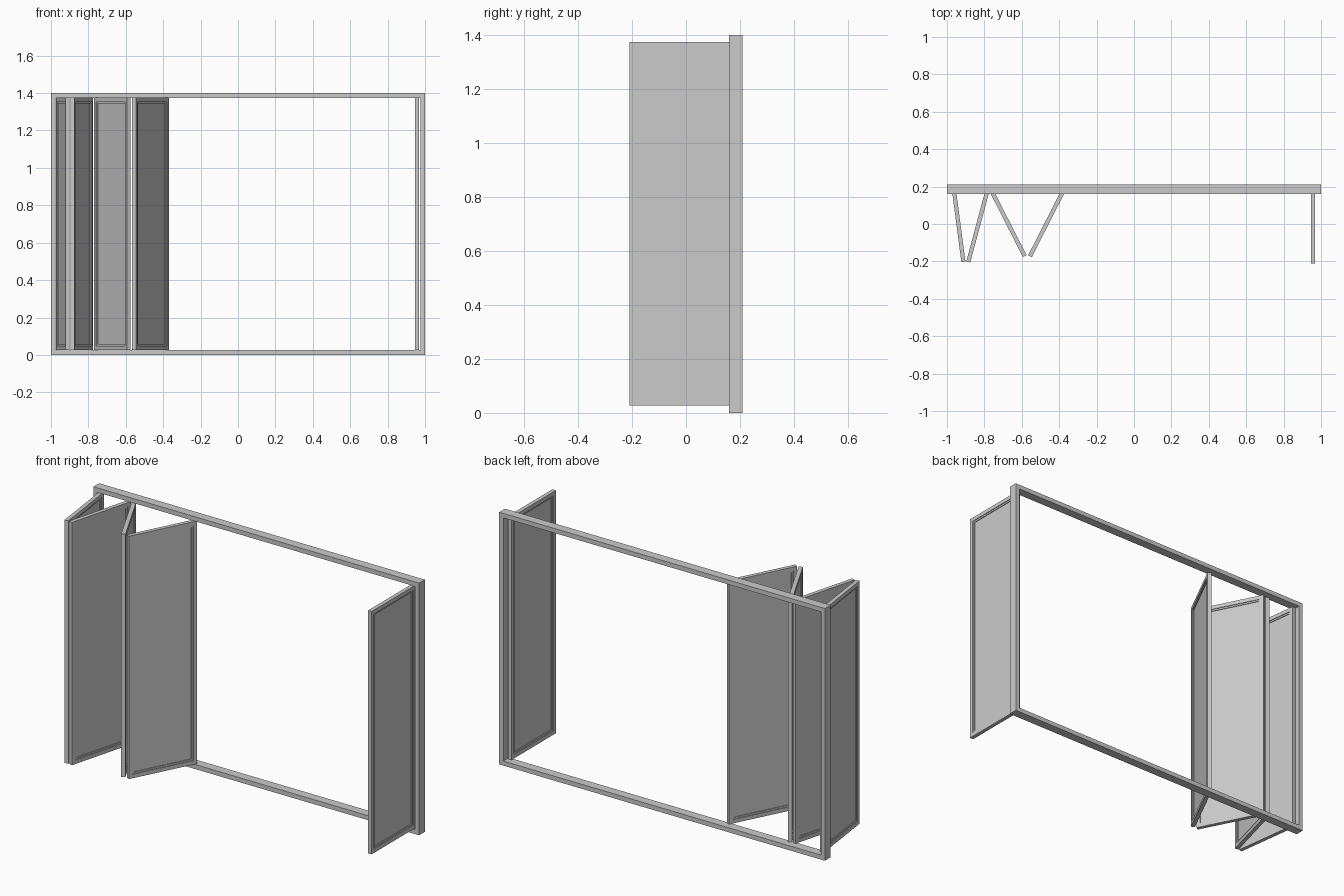
import bpy, bmesh, math
from mathutils import Matrix, Vector

if "Cube" in bpy.data.objects:
    bpy.data.objects.remove(bpy.data.objects["Cube"])


def add_box(bm, lo, hi):
    """Axis-aligned box between two corners."""
    lo, hi = Vector(lo), Vector(hi)
    m = Matrix.Translation((lo + hi) / 2) @ Matrix.Diagonal((*(hi - lo), 1))
    bmesh.ops.create_cube(bm, size=1, matrix=m)


def add_ring(bm, x0, x1, z0, z1, y0, y1, w):
    """Seamless rectangular frame of face width w, standing in the xz plane."""
    rows = []
    for inset, y in ((0, y0), (0, y1), (w, y1), (w, y0)):
        a, b, c, d = x0 + inset, x1 - inset, z0 + inset, z1 - inset
        rows.append([bm.verts.new((x, y, z)) for x, z in ((a, c), (b, c), (b, d), (a, d))])
    for i in range(4):
        p, q = rows[i], rows[(i + 1) % 4]
        for j in range(4):
            k = (j + 1) % 4
            bm.faces.new((p[j], p[k], q[k], q[j]))


def finish(name, bm, matrix=Matrix()):
    bmesh.ops.recalc_face_normals(bm, faces=bm.faces[:])
    mesh = bpy.data.meshes.new(name)
    bm.to_mesh(mesh)
    bm.free()
    obj = bpy.data.objects.new(name, mesh)
    obj.matrix_world = matrix
    bpy.context.collection.objects.link(obj)
    return obj


LENGTH, Z0, Z1 = 0.389, 0.027, 1.375   # door leaf size
STILE, BEAD = 0.022, 0.009             # face widths

# Fixed outer frame
bm = bmesh.new()
add_ring(bm, -1, 1, 0, 1.4, 0.16, 0.21, 0.025)
finish("outer_frame", bm)


def door_leaf(index, x, y, lean):
    """Leaf starting at its free end (x, y), running back, leaning toward +x by lean degrees."""
    m = Matrix.Translation((x, y, 0)) @ Matrix.Rotation(math.radians(90 - lean), 4, 'Z')
    # Stiles and rails
    bm = bmesh.new()
    add_ring(bm, 0, LENGTH, Z0, Z1, -0.011, 0.011, STILE)
    finish(f"leaf_frame_{index}", bm, m)
    # Thin glazing bead inside the leaf frame
    s = STILE
    bm = bmesh.new()
    add_ring(bm, s, LENGTH - s, Z0 + s, Z1 - s, -0.007, 0.007, BEAD)
    finish(f"glazing_bead_{index}", bm, m)
    # Glass pane
    s = STILE + BEAD
    bm = bmesh.new()
    add_box(bm, (s, -0.003, Z0 + s), (LENGTH - s, 0.003, Z1 - s))
    finish(f"glass_pane_{index}", bm, m)


# Four folded leaves on the left, one swung open on the right
leaves = [(-0.912, -0.203, -7.5), (-0.886, -0.203, 15), (-0.584, -0.172, -27),
          (-0.556, -0.172, 27), (0.957, -0.21, 0)]
for i, (x, y, lean) in enumerate(leaves, 1):
    door_leaf(i, x, y, lean)
